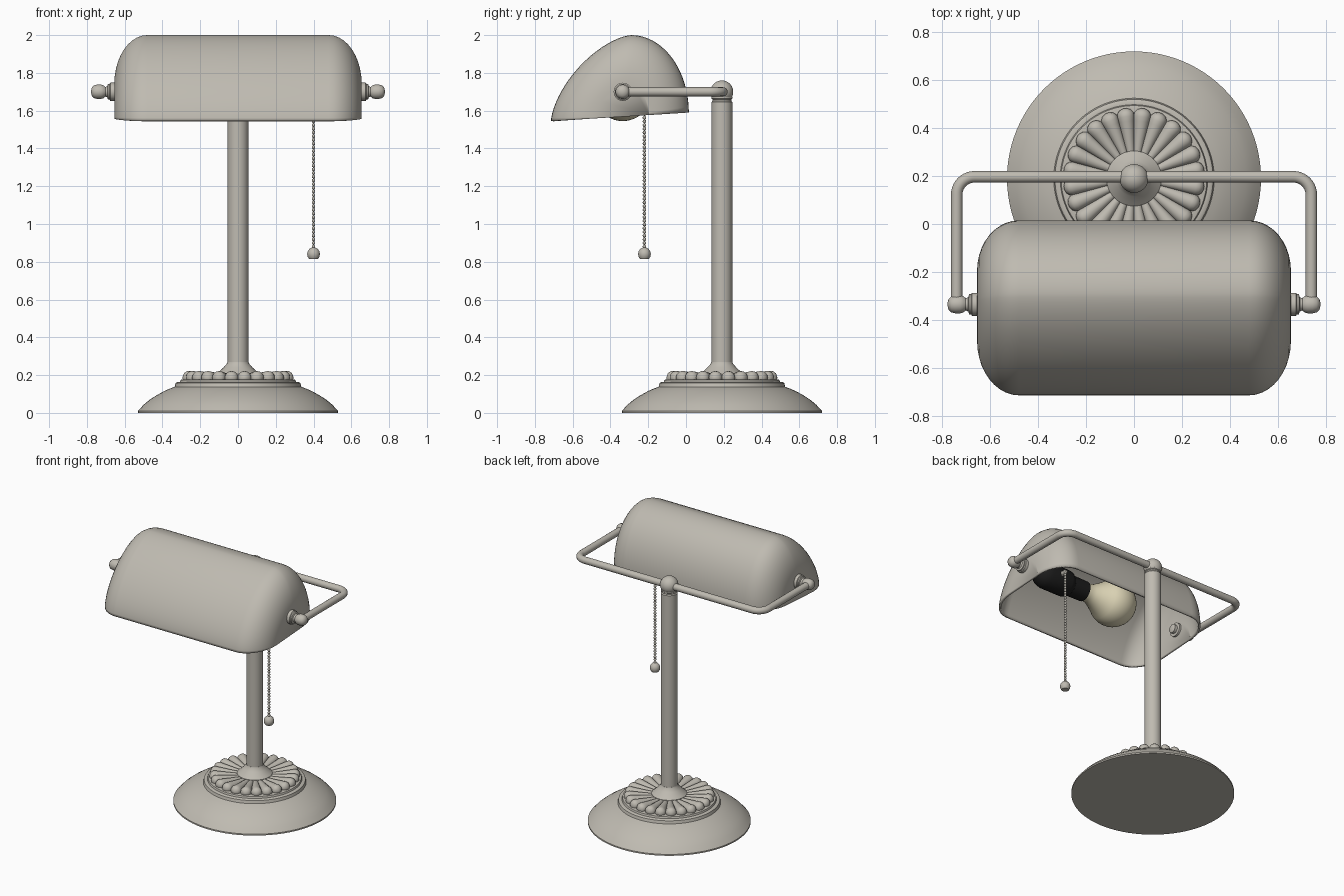
import bpy, bmesh
from math import sin, cos, pi, radians
from mathutils import Matrix, Vector

if "Cube" in bpy.data.objects:
    bpy.data.objects.remove(bpy.data.objects["Cube"])


def material(name, rgb):
    m = bpy.data.materials.new(name)
    m.use_nodes = True
    m.diffuse_color = (*rgb, 1)
    m.node_tree.nodes["Principled BSDF"].inputs["Base Color"].default_value = (*rgb, 1)
    return m


METAL = material("warm grey metal", (0.52, 0.495, 0.44))
BLACK = material("black socket", (0.012, 0.012, 0.012))
CREAM = material("cream glass", (0.74, 0.68, 0.48))

POST_Y = 0.19
PIVOT_Y, PIVOT_Z = -0.335, 1.70
ALONG_X = Matrix.Rotation(pi / 2, 4, "Y")
ALONG_Y = Matrix.Rotation(-pi / 2, 4, "X")


def smooth(ob, angle=35):
    bpy.ops.object.select_all(action="DESELECT")
    ob.select_set(True)
    bpy.context.view_layer.objects.active = ob
    bpy.ops.object.shade_smooth_by_angle(angle=radians(angle))


def finish(bm, name, mat, angle=35):
    mesh = bpy.data.meshes.new(name)
    bm.to_mesh(mesh)
    bm.free()
    mesh.materials.append(mat)
    ob = bpy.data.objects.new(name, mesh)
    bpy.context.collection.objects.link(ob)
    smooth(ob, angle)
    return ob


def add_lathe(bm, profile, matrix, segments=48):
    """Revolve (radius, height) points about local z, closing both ends."""
    rings = []
    for r, h in profile:
        rings.append([bm.verts.new(matrix @ Vector((r * cos(a), r * sin(a), h)))
                      for a in (2 * pi * i / segments for i in range(segments))])
    faces = [bm.faces.new(rings[0]), bm.faces.new(rings[-1])]
    for low, high in zip(rings, rings[1:]):
        for i in range(segments):
            j = (i + 1) % segments
            faces.append(bm.faces.new((low[i], low[j], high[j], high[i])))
    bmesh.ops.recalc_face_normals(bm, faces=faces)


def lathe(name, profile, place, mat, rot=None, segments=48):
    bm = bmesh.new()
    add_lathe(bm, profile, Matrix.Translation(place) @ (rot or Matrix()), segments)
    return finish(bm, name, mat)


def ball(name, radius, place, mat):
    bm = bmesh.new()
    bmesh.ops.create_uvsphere(bm, u_segments=32, v_segments=20, radius=radius,
                              matrix=Matrix.Translation(place))
    return finish(bm, name, mat)


# Base, post and the joint on top
lathe("base", [(0.53, 0), (0.53, 0.01), (0.50, 0.043), (0.467, 0.07), (0.43, 0.094),
               (0.39, 0.116), (0.36, 0.129), (0.335, 0.138), (0.33, 0.158), (0.322, 0.163),
               (0.308, 0.163), (0.304, 0.175), (0.29, 0.178), (0.1, 0.178)],
      (0, POST_Y, 0), METAL, segments=96)
lathe("post_foot", [(0.115, 0.17), (0.115, 0.205), (0.10, 0.218), (0.075, 0.242),
                    (0.058, 0.262), (0.056, 0.27)], (0, POST_Y, 0), METAL)
lathe("post", [(0.055, 0.25), (0.055, 1.645), (0.05, 1.652), (0.05, 1.66),
               (0.055, 1.664), (0.055, 1.672), (0.045, 1.68)], (0, POST_Y, 0), METAL)
ball("post_joint", 0.06, (0, POST_Y, PIVOT_Z), METAL)

# Ring of tapered lobes on the base
LOBES = 24
bm = bmesh.new()
lobe = [(0.016, 0.10), (0.024, 0.17), (0.033, 0.24), (0.036, 0.26),
        (0.034, 0.275), (0.024, 0.288), (0.006, 0.295)]
for k in range(LOBES):
    turn = Matrix.Rotation(2 * pi * (k + 0.5) / LOBES, 4, "Z")
    add_lathe(bm, lobe, Matrix.Translation((0, POST_Y, 0.186)) @ turn @ ALONG_X, 16)
finish(bm, "base_lobes", METAL, 50)


# Shade: an arched section that shrinks towards rounded ends, open below
def arch(count=20):
    points = []
    for i in range(2 * count + 1):
        t = pi * i / (2 * count)
        c, s = abs(cos(t)), sin(t)
        if i < count:
            points.append((-0.29 - 0.425 * c ** 1.29, 1.545 + 0.455 * s ** 1.29))
        else:
            points.append((-0.29 + 0.305 * c, 1.59 + 0.41 * s))
    return points


END_STEPS = 10
end = [(0.48 + 0.175 * sin(t), 0.4 + 0.6 * cos(t))
       for t in (pi / 2 * i / END_STEPS for i in range(END_STEPS + 1))]
stations = [(-x, s) for x, s in reversed(end)] + end
bm = bmesh.new()
rows = [[bm.verts.new((x, PIVOT_Y + (y - PIVOT_Y) * s, 1.568 + (z - 1.568) * s))
         for y, z in arch()] for x, s in stations]
for a, b in zip(rows, rows[1:]):
    for i in range(len(a) - 1):
        bm.faces.new((a[i], a[i + 1], b[i + 1], b[i]))
bm.faces.new(rows[0])
bm.faces.new(rows[-1])
bmesh.ops.recalc_face_normals(bm, faces=bm.faces)
if max(bm.faces, key=lambda f: f.calc_center_median().z).normal.z < 0:
    bmesh.ops.reverse_faces(bm, faces=bm.faces)
shade = finish(bm, "shade", METAL, 50)
shell = shade.modifiers.new("shell", "SOLIDIFY")
shell.thickness = 0.014
shell.offset = -1

# Bent arm carrying the shade
ARM_X, ARM_Y, BEND = 0.74, 0.197, 0.075
half = [(ARM_X, PIVOT_Y)]
half += [(ARM_X - BEND + BEND * cos(a), ARM_Y - BEND + BEND * sin(a))
         for a in (pi / 2 * i / 10 for i in range(11))]
path = half + [(-x, y) for x, y in reversed(half)]
curve = bpy.data.curves.new("arm", "CURVE")
curve.dimensions = "3D"
curve.bevel_depth = 0.024
curve.bevel_resolution = 6
curve.use_fill_caps = True
spline = curve.splines.new("POLY")
spline.points.add(len(path) - 1)
for p, (x, y) in zip(spline.points, path):
    p.co = (x, y, PIVOT_Z, 1)
curve.materials.append(METAL)
arm = bpy.data.objects.new("arm", curve)
bpy.context.collection.objects.link(arm)
bpy.ops.object.select_all(action="DESELECT")
arm.select_set(True)
bpy.context.view_layer.objects.active = arm
bpy.ops.object.convert(target="MESH")
smooth(bpy.context.object)

# Pivots at both ends of the shade
for side, name in ((1, "left"), (-1, "right")):
    rot = Matrix.Rotation(side * pi / 2, 4, "Y")
    lathe(name + "_pivot", [(0.022, 0.60), (0.03, 0.605), (0.03, 0.625), (0.048, 0.627),
                            (0.048, 0.676), (0.042, 0.68), (0.042, 0.688), (0.03, 0.692),
                            (0.026, 0.70), (0.026, 0.74)],
          (0, PIVOT_Y, PIVOT_Z), METAL, rot, 32)
    lathe(name + "_knob", [(0.024, 0.70), (0.034, 0.712), (0.038, 0.725), (0.038, 0.745),
                           (0.034, 0.762), (0.022, 0.774), (0.006, 0.778)],
          (0, PIVOT_Y, PIVOT_Z), METAL, rot, 32)

# Socket and bulb lying along the shade
lathe("socket", [(0.05, 0.14), (0.068, 0.145), (0.07, 0.27), (0.085, 0.29), (0.09, 0.31),
                 (0.09, 0.47), (0.08, 0.51), (0.055, 0.54), (0.03, 0.56), (0.03, 0.61)],
      (0, PIVOT_Y, PIVOT_Z), BLACK, ALONG_X)
R = 0.155
bulb = [(R * sin(a), -0.1 - R * cos(a)) for a in (radians(2 + 8 * i) for i in range(17))]
bulb += [(0.088, 0.05), (0.068, 0.09), (0.06, 0.12), (0.06, 0.16)]
lathe("bulb", bulb, (0, PIVOT_Y, PIVOT_Z), CREAM, ALONG_X)

# Pull chain with its stub and end ball
CHAIN = (0.4, -0.22)
lathe("chain_stub", [(0.024, 0), (0.024, 0.035), (0.015, 0.04), (0.015, 0.07), (0.008, 0.078)],
      (CHAIN[0], PIVOT_Y + 0.05, PIVOT_Z), METAL, ALONG_Y, 20)
bm = bmesh.new()
add_lathe(bm, [(0.003, 0.86), (0.003, PIVOT_Z)], Matrix.Translation((*CHAIN, 0)), 8)
z = 0.88
while z < PIVOT_Z:
    bmesh.ops.create_uvsphere(bm, u_segments=10, v_segments=7, radius=0.0095,
                              matrix=Matrix.Translation((*CHAIN, z)))
    z += 0.0195
finish(bm, "pull_chain", METAL, 60)
lathe("chain_ball", [(0.024, 0.815), (0.031, 0.826), (0.034, 0.842), (0.03, 0.858),
                     (0.02, 0.87), (0.006, 0.877)], (*CHAIN, 0), METAL, segments=24)
